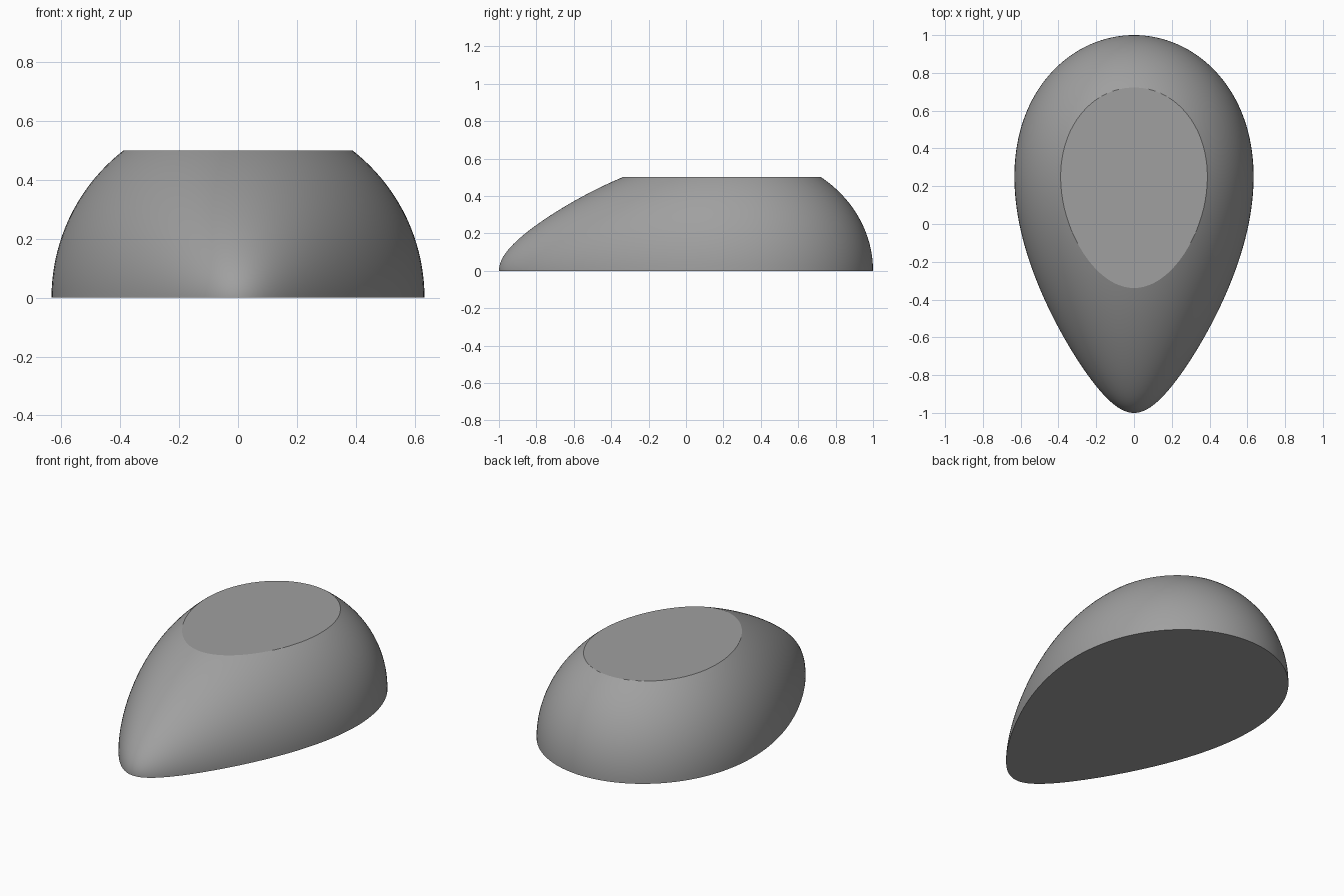
import bpy, bmesh, math
from mathutils import Matrix, Vector

if "Cube" in bpy.data.objects:
    bpy.data.objects.remove(bpy.data.objects["Cube"])

# Plain grey finish
grey = bpy.data.materials.new("grey")
grey.diffuse_color = (0.35, 0.35, 0.35, 1)
grey.use_nodes = True
grey.node_tree.nodes["Principled BSDF"].inputs["Base Color"].default_value = grey.diffuse_color

# Egg lying along y: a sphere whose radius swells towards the back
bm = bmesh.new()
bmesh.ops.create_uvsphere(bm, u_segments=128, v_segments=80, radius=1)
bmesh.ops.rotate(bm, verts=bm.verts, matrix=Matrix.Rotation(math.radians(90), 3, 'X'))
for v in bm.verts:
    y = v.co.y
    swell = 0.607 + 0.203 * y - 0.058 * y * y
    v.co.x *= swell
    v.co.z *= swell


# Slice off the underside and the crown, leaving flat faces
def slice_off(height, direction):
    bmesh.ops.bisect_plane(bm, geom=bm.verts[:] + bm.edges[:] + bm.faces[:], dist=1e-5,
                           plane_co=Vector((0, 0, height)),
                           plane_no=Vector((0, 0, direction)), clear_outer=True)
    rim = [e for e in bm.edges if e.is_boundary]
    bmesh.ops.holes_fill(bm, edges=rim, sides=0)


slice_off(0, -1)
slice_off(0.5, 1)
bmesh.ops.recalc_face_normals(bm, faces=bm.faces)

mesh = bpy.data.meshes.new("egg_body")
bm.to_mesh(mesh)
bm.free()
mesh.materials.append(grey)
egg = bpy.data.objects.new("egg_body", mesh)
bpy.context.collection.objects.link(egg)

# Smooth shell with crisp cut edges
bpy.context.view_layer.objects.active = egg
egg.select_set(True)
bpy.ops.object.shade_smooth_by_angle(angle=math.radians(20))
